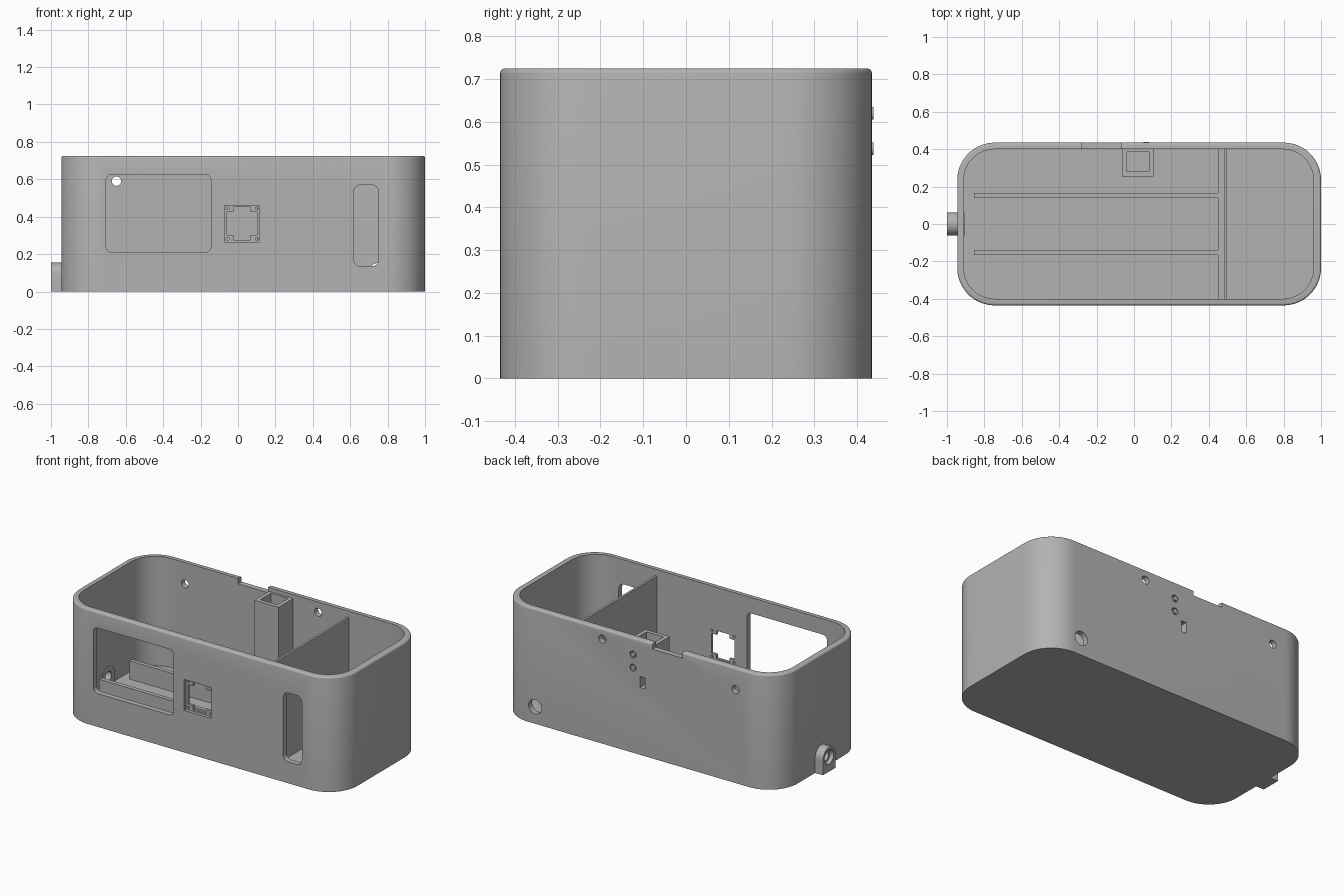
import bpy, bmesh, math
from mathutils import Vector

if "Cube" in bpy.data.objects:
    bpy.data.objects.remove(bpy.data.objects["Cube"], do_unlink=True)

grey = bpy.data.materials.new("plain grey")
grey.use_nodes = True
COLOUR = (0.45, 0.45, 0.45, 1)
grey.diffuse_color = COLOUR
grey.node_tree.nodes["Principled BSDF"].inputs["Base Color"].default_value = COLOUR


def rounded_rect(x0, x1, y0, y1, r=0.0, steps=8):
    """Outline of a rectangle with rounded corners, counter-clockwise."""
    if r == 0:
        return [(x0, y0), (x1, y0), (x1, y1), (x0, y1)]
    centres = [(x1 - r, y1 - r), (x0 + r, y1 - r), (x0 + r, y0 + r), (x1 - r, y0 + r)]
    pts = []
    for quarter, (cx, cy) in enumerate(centres):
        for i in range(steps + 1):
            a = (quarter + i / steps) * math.pi / 2
            pts.append((cx + r * math.cos(a), cy + r * math.sin(a)))
    return pts


def circle(cx, cy, r, steps=32):
    return [(cx + r * math.cos(2 * math.pi * i / steps),
             cy + r * math.sin(2 * math.pi * i / steps)) for i in range(steps)]


def prism(name, outline, axis, lo, hi, top_bevel=0.0):
    """Extrude an outline along an axis; outline is in the other two axes, in order."""
    place = {"x": lambda a, b, t: Vector((t, a, b)),
             "y": lambda a, b, t: Vector((a, t, b)),
             "z": lambda a, b, t: Vector((a, b, t))}[axis]
    bm = bmesh.new()
    base = bm.faces.new([bm.verts.new(place(a, b, lo)) for a, b in outline])
    geom = bmesh.ops.extrude_face_region(bm, geom=[base])["geom"]
    moved = [v for v in geom if isinstance(v, bmesh.types.BMVert)]
    bmesh.ops.translate(bm, verts=moved, vec=place(0, 0, hi - lo))
    if top_bevel:
        rim = [e for e in bm.edges if all(v in moved for v in e.verts)]
        bmesh.ops.bevel(bm, geom=rim, offset=top_bevel, segments=4,
                        profile=0.5, affect="EDGES")
    bmesh.ops.recalc_face_normals(bm, faces=bm.faces[:])
    mesh = bpy.data.meshes.new(name)
    bm.to_mesh(mesh)
    bm.free()
    mesh.materials.append(grey)
    obj = bpy.data.objects.new(name, mesh)
    bpy.context.collection.objects.link(obj)
    return obj


def cut(cutter, *targets):
    """Subtract the cutter from every target, then discard it."""
    cutter.hide_render = True
    for target in targets:
        mod = target.modifiers.new("cut", "BOOLEAN")
        mod.operation = "DIFFERENCE"
        mod.solver = "EXACT"
        mod.object = cutter
        bpy.context.view_layer.objects.active = target
        bpy.ops.object.modifier_apply(modifier=mod.name)
    bpy.data.objects.remove(cutter, do_unlink=True)


LEFT, RIGHT, HALF, TOP, FLOOR = -0.945, 1.0, 0.435, 0.725, 0.035
INNER = 0.40

# Open tray with rounded corners and a softened rim
case = prism("case", rounded_rect(LEFT, RIGHT, -HALF, HALF, 0.2, 16), "z", 0, TOP, 0.012)
cut(prism("cavity", rounded_rect(-0.91, 0.96, -INNER, INNER, 0.165, 16), "z", FLOOR, 1), case)

# Front openings: display window and tall slot
cut(prism("window_cut", rounded_rect(-0.705, -0.145, 0.21, 0.625, 0.03), "y", -0.5, -0.38), case)
cut(prism("slot_cut", rounded_rect(0.62, 0.75, 0.135, 0.57, 0.035), "y", -0.5, -0.38), case)

# Socket: shallow square recess, stepped opening and corner screw holes
sx, sz = 0.022, 0.363
cut(prism("recess_cut", rounded_rect(sx - 0.093, sx + 0.093, sz - 0.098, sz + 0.098),
          "y", -0.5, -0.415), case)
for w, h in ((0.08, 0.062), (0.045, 0.088)):
    cut(prism("socket_cut", rounded_rect(sx - w, sx + w, sz - h, sz + h), "y", -0.5, -0.38), case)
for i in (-1, 1):
    for j in (-1, 1):
        cut(prism("screw_cut", circle(sx + i * 0.078, sz + j * 0.082, 0.008, 12),
                  "y", -0.5, -0.38), case)

# Hollow post against the back wall
post = prism("hollow_post", rounded_rect(-0.065, 0.105, 0.255, 0.41), "z", 0.02, 0.70)
cut(prism("post_cut", rounded_rect(-0.04, 0.08, 0.28, 0.385), "z", FLOOR, 1), post)

# Back openings: rim notch, screw holes, cable hole, button holes and small slot
cut(prism("notch_cut", rounded_rect(-0.28, -0.07, 0.69, 0.8), "y", 0.38, 0.5), case)
for x, z, r in ((0.28, 0.66, 0.025), (-0.65, 0.59, 0.025), (0.75, 0.108, 0.045)):
    cut(prism("round_cut", circle(x, z, r), "y", 0.38, 0.5), case)
for z in (0.62, 0.537):
    cut(prism("button_cut", circle(0.065, z, 0.022, 24), "y", 0.37, 0.5), case, post)
    prism("button", circle(0.065, z, 0.015, 24), "y", 0.385, 0.438)
cut(prism("small_slot_cut", rounded_rect(-0.017, 0.017, 0.425, 0.495), "y", 0.37, 0.5), case, post)

# Partition with a low base step, and two floor rails
prism("partition", rounded_rect(0.482, 0.496, -0.41, 0.41), "z", 0.02, 0.685)
prism("partition_step", rounded_rect(0.45, 0.483, -0.41, 0.41), "z", 0.02, 0.15)
for name, y in (("front_rail", -0.152), ("back_rail", 0.152)):
    prism(name, rounded_rect(-0.855, 0.455, y - 0.013, y + 0.013), "z", 0.02, 0.15)

# Arched side lug with a counterbored hole
R, CZ = 0.062, 0.093
arch = [(-R, 0), (R, 0)] + [(R * math.cos(math.pi * i / 20), CZ + R * math.sin(math.pi * i / 20))
                            for i in range(21)]
lug = prism("side_lug", arch, "x", -1.0, -0.905)
cut(prism("lug_cut", circle(0, CZ, 0.03), "x", -1.1, -0.85), lug, case)
cut(prism("lug_bore_cut", circle(0, CZ, 0.045), "x", -1.1, -0.975), lug)

# Smooth the curved walls and keep hard edges crisp
bpy.ops.object.select_all(action="DESELECT")
for obj in bpy.context.collection.objects:
    if obj.type == "MESH" and grey.name in obj.data.materials:
        obj.select_set(True)
bpy.context.view_layer.objects.active = case
bpy.ops.object.shade_smooth_by_angle(angle=math.radians(30))
